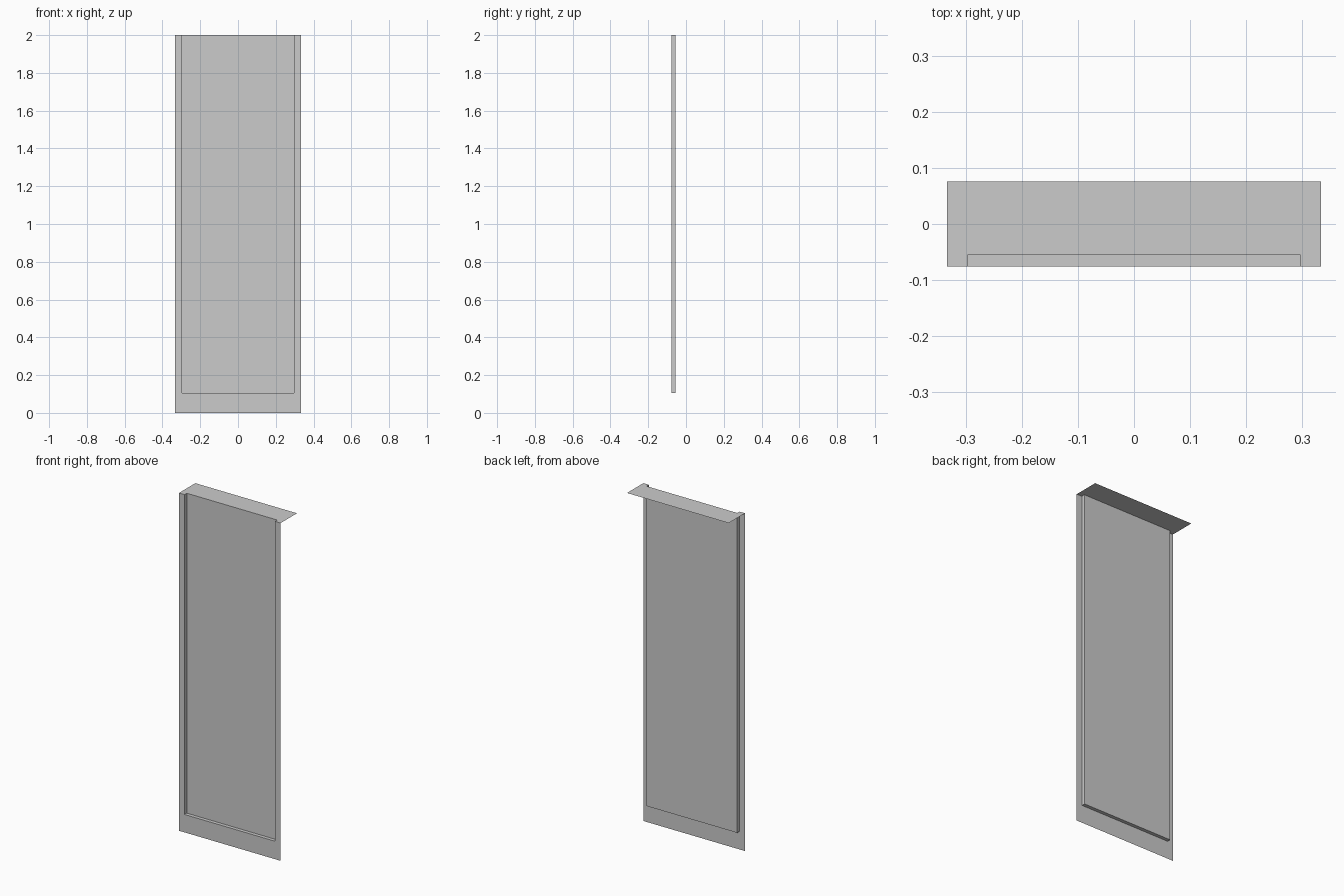
import bpy

if "Cube" in bpy.data.objects:
    bpy.data.objects.remove(bpy.data.objects["Cube"])

# Main dimensions: outer half width, recess half width, front, recess and back depth, sill, top
W, R = 0.333, 0.297
FRONT, INNER, BACK = -0.076, -0.055, 0.076
SILL, TOP = 0.106, 2.0


def sheet(name, *polygons):
    """Thin surface part made of flat polygons."""
    mesh = bpy.data.meshes.new(name)
    verts, faces = [], []
    for poly in polygons:
        faces.append(range(len(verts), len(verts) + len(poly)))
        verts.extend(poly)
    mesh.from_pydata(verts, [], [list(f) for f in faces])
    mesh.update()
    obj = bpy.data.objects.new(name, mesh)
    bpy.context.collection.objects.link(obj)
    return obj


# U-shaped path around the recess opening, open at the top
opening = [(-R, TOP), (-R, SILL), (R, SILL), (R, TOP)]

# Front frame: one flat face with the opening cut out of its outline
outline = [(-W, TOP), (-W, 0), (W, 0), (W, TOP)] + opening[::-1]
sheet("front_frame", [(x, FRONT, z) for x, z in outline])

# Recess walls: two jambs and the bottom ledge, swept from front to panel
sheet("recess_walls", *[
    [(a[0], FRONT, a[1]), (a[0], INNER, a[1]), (b[0], INNER, b[1]), (b[0], FRONT, b[1])]
    for a, b in zip(opening, opening[1:])])

# Recessed door panel
sheet("door_panel", [(x, INNER, z) for x, z in opening])

# Top plate, notched where the recess runs out through the top
sheet("top_plate", [(x, y, TOP) for x, y in [
    (-W, FRONT), (-R, FRONT), (-R, INNER), (R, INNER),
    (R, FRONT), (W, FRONT), (W, BACK), (-W, BACK)]])
